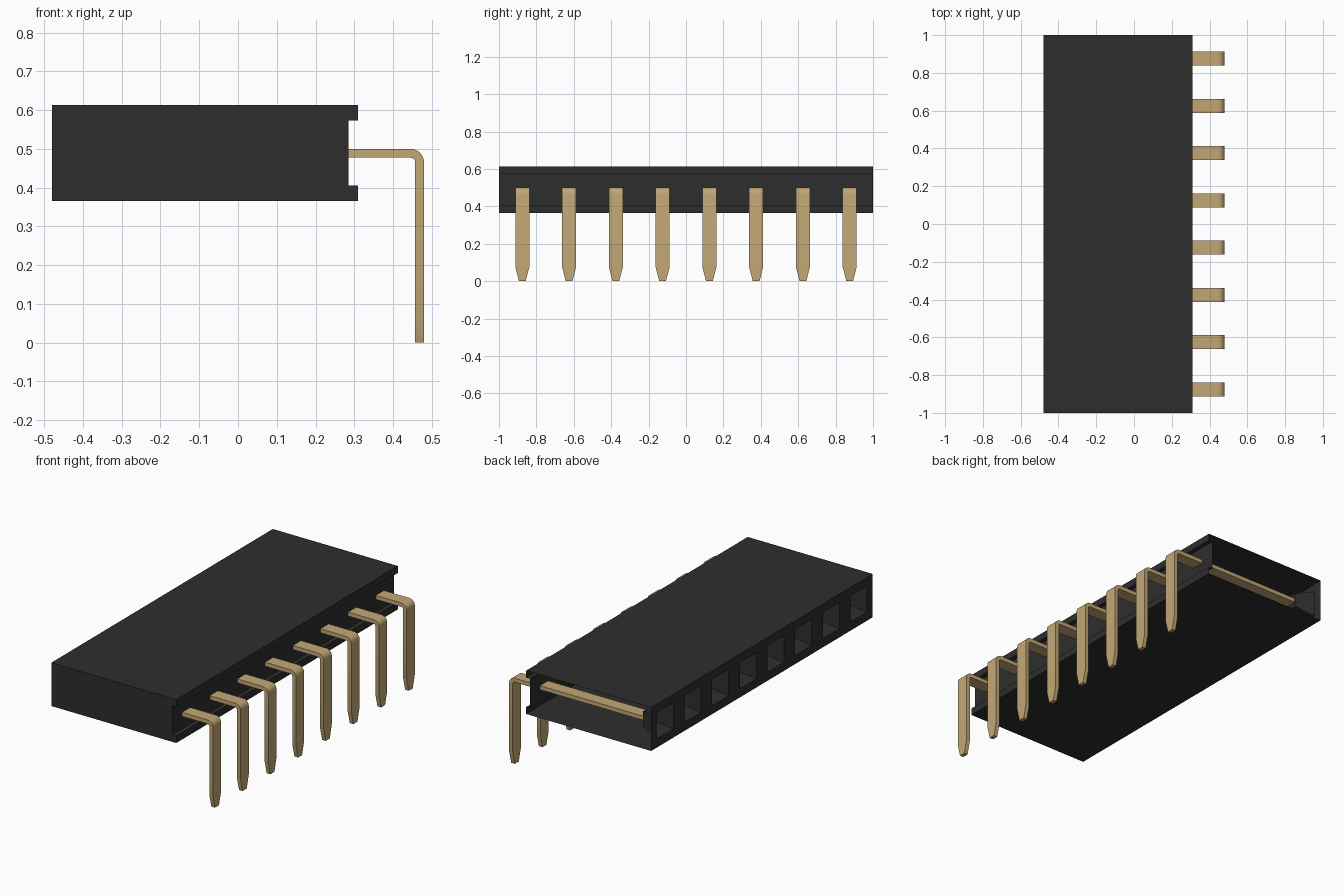
import bpy, bmesh, math
from mathutils import Vector

if "Cube" in bpy.data.objects:
    bpy.data.objects.remove(bpy.data.objects["Cube"], do_unlink=True)


def material(name, rgb):
    m = bpy.data.materials.new(name)
    m.use_nodes = True
    m.diffuse_color = (*rgb, 1)
    b = m.node_tree.nodes["Principled BSDF"]
    b.inputs["Base Color"].default_value = (*rgb, 1)
    b.inputs["Roughness"].default_value = 0.6
    return m


def add_object(name, bm, mat):
    me = bpy.data.meshes.new(name)
    bm.to_mesh(me)
    bm.free()
    me.materials.append(mat)
    ob = bpy.data.objects.new(name, me)
    bpy.context.collection.objects.link(ob)
    return ob


black = material("black plastic", (0.027, 0.027, 0.027))
gold = material("gold metal", (0.54, 0.39, 0.18))

PIN_Y = [-0.875 + 0.25 * i for i in range(8)]
X0, X1, Z0, Z1 = -0.48, 0.31, 0.365, 0.613
MID_Z = 0.489
HOLE = 0.075        # half size of a socket mouth
FUNNEL = 0.11       # depth of a socket

# Housing: hollow channel section, closed at the front end and open at the back
profile = [(X0, Z0), (X1, Z0), (X1, 0.405), (0.285, 0.405),
           (0.285, 0.573), (X1, 0.573), (X1, Z1), (X0, Z1)]
bm = bmesh.new()
front = [bm.verts.new((x, -1, z)) for x, z in profile]
back = [bm.verts.new((x, 1, z)) for x, z in profile]
bm.faces.new(front)
for i in range(8):
    j = (i + 1) % 8
    bm.faces.new((front[j], front[i], back[i], back[j]))
bm.normal_update()


def socket_wall():
    return [f for f in bm.faces
            if abs(f.calc_center_median().x - X0) < 1e-4 and abs(f.normal.x) > 0.9]


def cut_wall(co, no):
    faces = socket_wall()
    edges = {e for f in faces for e in f.edges}
    verts = {v for f in faces for v in f.verts}
    bmesh.ops.bisect_plane(bm, geom=faces + list(edges) + list(verts),
                           plane_co=co, plane_no=no, dist=1e-5)
    bm.normal_update()


# Tapered square sockets along the left-hand wall
for s in (-1, 1):
    cut_wall((0, 0, MID_Z + s * HOLE), (0, 0, 1))
for y in PIN_Y:
    for s in (-1, 1):
        cut_wall((0, y + s * HOLE, 0), (0, 1, 0))
mouths = []
for f in socket_wall():
    c = f.calc_center_median()
    if abs(c.z - MID_Z) < 0.03 and any(abs(c.y - y) < 0.02 for y in PIN_Y):
        mouths.append(f)
floors = bmesh.ops.extrude_discrete_faces(bm, faces=mouths)["faces"]
for f in floors:
    c = f.calc_center_median()
    for v in f.verts:
        v.co = c + (v.co - c) * 0.55 + Vector((FUNNEL, 0, 0))
add_object("housing", bm, black)

# Bent pins: (outer, inner) pairs along the path with a half width
T, W = 0.023, 0.037
XO, ZO, R = 0.48, 0.50, 0.035
stations = [((X0 + FUNNEL, ZO), (X0 + FUNNEL, ZO - T), W)]
for k in range(7):
    a = math.pi / 2 * (1 - k / 6)
    c, s = math.cos(a), math.sin(a)
    cx, cz = XO - R, ZO - R
    stations.append(((cx + R * c, cz + R * s),
                     (cx + (R - T) * c, cz + (R - T) * s), W))
stations.append(((XO, 0.075), (XO - T, 0.075), W))
stations.append(((XO, 0), (XO - T, 0), 0.018))

for n, y in enumerate(PIN_Y):
    bm = bmesh.new()
    rings = [[bm.verts.new((p[0], y + d * w, p[1]))
              for p, d in ((o, -1), (o, 1), (i, 1), (i, -1))]
             for o, i, w in stations]
    for a, b in zip(rings, rings[1:]):
        for k in range(4):
            j = (k + 1) % 4
            bm.faces.new((a[k], a[j], b[j], b[k]))
    bm.faces.new(rings[0])
    bm.faces.new(rings[-1])
    bmesh.ops.recalc_face_normals(bm, faces=bm.faces)
    pin = add_object(f"pin_{n + 1}", bm, gold)
    bpy.ops.object.select_all(action="DESELECT")
    pin.select_set(True)
    bpy.context.view_layer.objects.active = pin
    bpy.ops.object.shade_smooth_by_angle(angle=math.radians(20))
